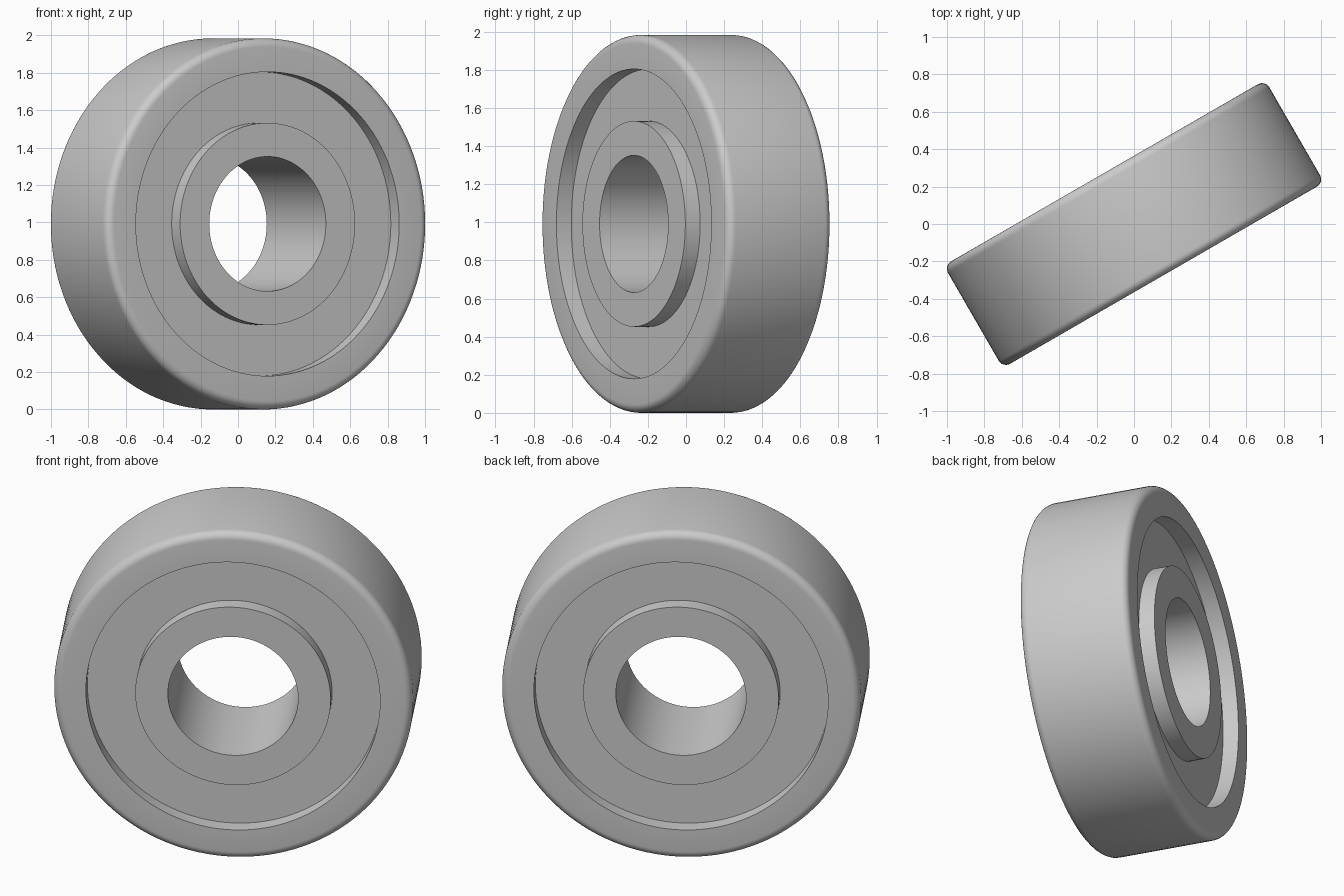
import bpy, bmesh
from math import sin, cos, pi, radians
from mathutils import Matrix, Vector

cube = bpy.data.objects.get("Cube")
if cube:
    bpy.data.objects.remove(cube, do_unlink=True)

OUTER_R = 0.992      # outside radius
RACE_R = 0.813       # inside radius of the outer ring
HUB_R = 0.54         # outside radius of the inner ring
BORE_R = 0.36
HALF_W = 0.316       # half the width along the axle
RECESS = 0.09        # depth of the shields below the ring faces
FILLET = 0.045
SEGMENTS = 128

steel = bpy.data.materials.new("steel_grey")
steel.use_nodes = True
colour = (0.6, 0.6, 0.6, 1)
steel.diffuse_color = colour
steel.node_tree.nodes["Principled BSDF"].inputs["Base Color"].default_value = colour

# The axle lies level, turned away from the front
placement = Matrix.Translation((0, 0, OUTER_R)) @ Matrix.Rotation(radians(30), 4, "Z")


def lathe(name, profile):
    """Revolve a closed (radius, axial) profile around the axle."""
    bm = bmesh.new()
    verts = [bm.verts.new((r, y, 0)) for r, y in profile]
    edges = [bm.edges.new((v, verts[i - 1])) for i, v in enumerate(verts)]
    bmesh.ops.spin(bm, geom=verts + edges, cent=(0, 0, 0), axis=(0, 1, 0),
                   angle=2 * pi, steps=SEGMENTS, use_merge=True)
    bmesh.ops.remove_doubles(bm, verts=bm.verts, dist=1e-5)
    bmesh.ops.recalc_face_normals(bm, faces=bm.faces)
    bmesh.ops.transform(bm, matrix=placement, verts=bm.verts)
    mesh = bpy.data.meshes.new(name)
    bm.to_mesh(mesh)
    bm.free()
    mesh.materials.append(steel)
    obj = bpy.data.objects.new(name, mesh)
    bpy.context.collection.objects.link(obj)
    bpy.ops.object.select_all(action="DESELECT")
    obj.select_set(True)
    bpy.context.view_layer.objects.active = obj
    bpy.ops.object.shade_smooth_by_angle(angle=radians(30))
    return obj


def band(inner, outer, half):
    return [(inner, -half), (outer, -half), (outer, half), (inner, half)]


# Outer ring with both outside edges rounded
steps = 6
arc = [(OUTER_R - FILLET + FILLET * sin(a), HALF_W - FILLET + FILLET * cos(a))
       for a in (pi / 2 * i / steps for i in range(steps + 1))]
front_arc = [(r, -y) for r, y in arc]
lathe("outer_ring", [(RACE_R, -HALF_W)] + front_arc + arc[::-1] + [(RACE_R, HALF_W)])

# Inner ring around the open bore
lathe("inner_ring", band(BORE_R, HUB_R, HALF_W))

# Recessed shield closing the gap on both sides
lathe("shield", band(HUB_R, RACE_R, HALF_W - RECESS))
